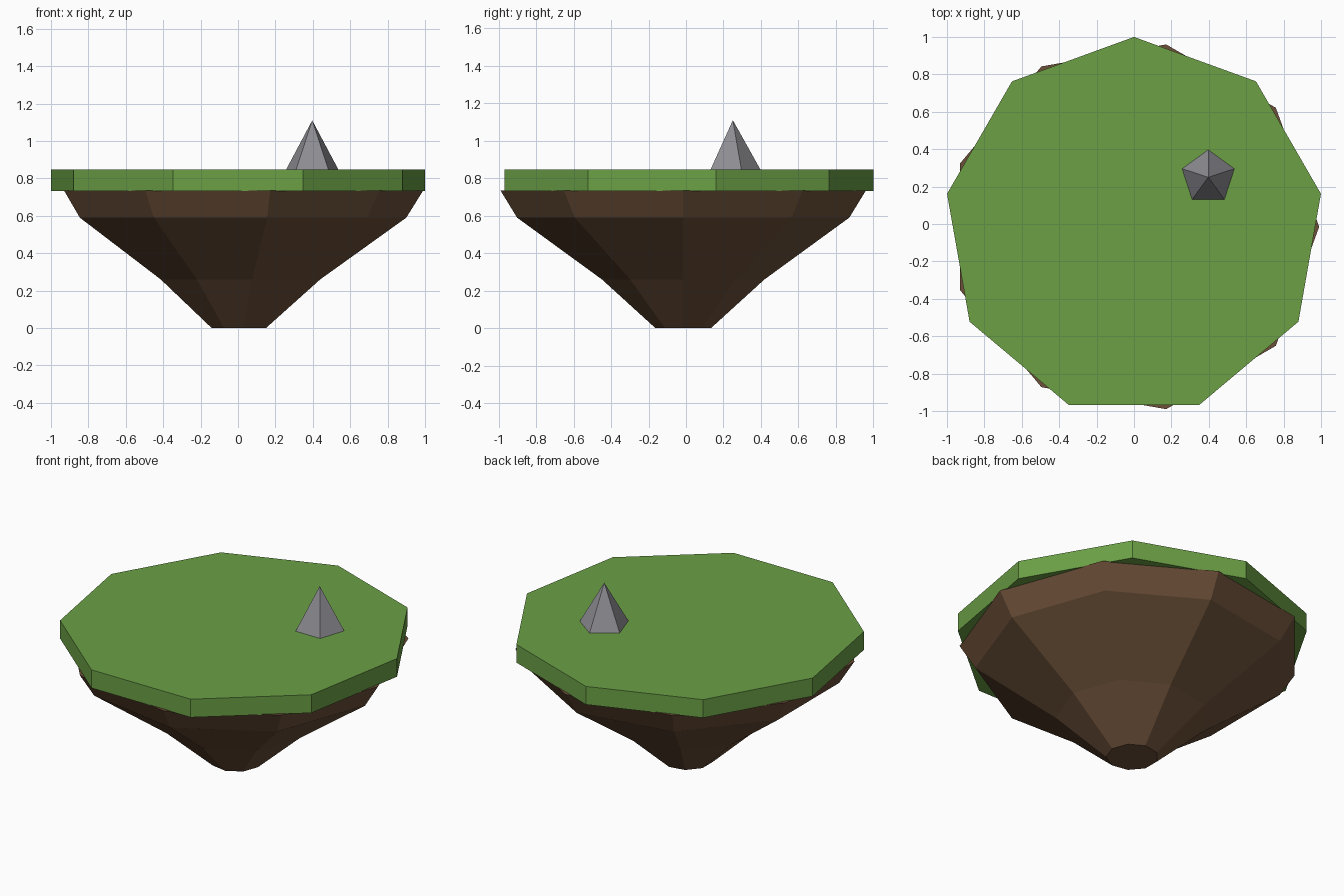
import bpy, bmesh, math

if "Cube" in bpy.data.objects:
    bpy.data.objects.remove(bpy.data.objects["Cube"])


def material(name, rgb):
    m = bpy.data.materials.new(name)
    m.diffuse_color = (*rgb, 1)
    m.use_nodes = True
    m.node_tree.nodes["Principled BSDF"].inputs["Base Color"].default_value = m.diffuse_color
    return m


def lathe(name, sides, rings, centre, start, mat):
    """Stack flat-sided rings of (radius, z); radius 0 makes a point."""
    bm = bmesh.new()
    loops = []
    for r, z in rings:
        count = sides if r > 0 else 1
        loops.append([bm.verts.new((centre[0] + r * math.cos(start + math.tau * i / sides),
                                    centre[1] + r * math.sin(start + math.tau * i / sides), z))
                      for i in range(count)])
    for a, b in zip(loops, loops[1:]):
        for i in range(sides):
            j = (i + 1) % sides
            bm.faces.new((a[i], a[j], b[0]) if len(b) == 1 else (a[i], a[j], b[j], b[i]))
    bm.faces.new(loops[0][::-1])
    if len(loops[-1]) > 1:
        bm.faces.new(loops[-1])
    mesh = bpy.data.meshes.new(name)
    bm.to_mesh(mesh)
    bm.free()
    mesh.materials.append(mat)
    obj = bpy.data.objects.new(name, mesh)
    bpy.context.collection.objects.link(obj)
    return obj


grass = material("grass green", (0.147, 0.352, 0.060))
earth = material("earth brown", (0.150, 0.080, 0.040))
stone = material("stone grey", (0.270, 0.265, 0.290))

# Tapering earth underside
lathe("earth_base", 9, [(0.15, 0), (0.44, 0.26), (0.90, 0.59), (0.99, 0.735)],
      (0, -0.015), 0, earth)
# Grass slab, turned so a corner points to the back
lathe("grass_top", 9, [(1.015, 0.732), (1.015, 0.847)], (0, -0.015), math.pi / 2, grass)
# Small pointed rock
lathe("rock_spike", 5, [(0.148, 0.845), (0, 1.11)], (0.397, 0.25), math.pi / 2, stone)
